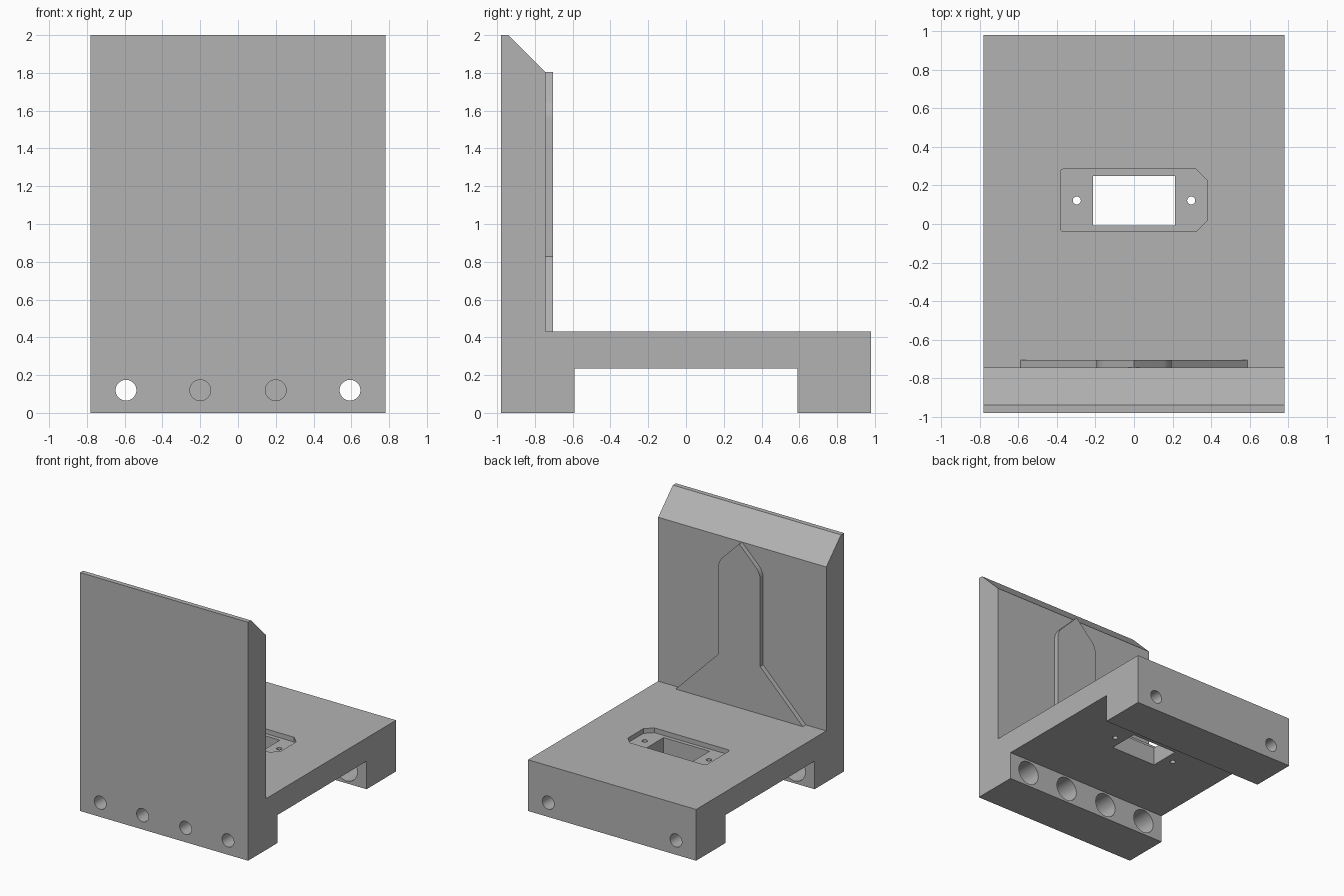
import bpy, math
from mathutils import Matrix, Vector

cube = bpy.data.objects.get("Cube")
if cube:
    bpy.data.objects.remove(cube, do_unlink=True)

grey = bpy.data.materials.new("plain grey")
grey.use_nodes = True
colour = (0.45, 0.45, 0.45, 1)
grey.diffuse_color = colour
grey.node_tree.nodes["Principled BSDF"].inputs["Base Color"].default_value = colour

# Axis mappings for extruded profiles: (u, v, depth) to (x, y, z)
ALONG_X = lambda u, v, d: (d, u, v)
ALONG_Y = lambda u, v, d: (u, d, v)
ALONG_Z = lambda u, v, d: (u, v, d)


def prism(name, outline, low, high, axis):
    """Extrude a closed 2D outline between two depths."""
    n = len(outline)
    verts = [axis(u, v, d) for d in (low, high) for u, v in outline]
    faces = [tuple(range(n))[::-1], tuple(range(n, 2 * n))]
    faces += [(i, (i + 1) % n, n + (i + 1) % n, n + i) for i in range(n)]
    mesh = bpy.data.meshes.new(name)
    mesh.from_pydata(verts, [], faces)
    mesh.materials.append(grey)
    obj = bpy.data.objects.new(name, mesh)
    bpy.context.collection.objects.link(obj)
    bpy.context.view_layer.objects.active = obj
    bpy.ops.object.select_all(action='DESELECT')
    obj.select_set(True)
    bpy.ops.object.mode_set(mode='EDIT')
    bpy.ops.mesh.select_all(action='SELECT')
    bpy.ops.mesh.normals_make_consistent(inside=False)
    bpy.ops.object.mode_set(mode='OBJECT')
    return obj


def circle(u, v, r, sides=40):
    steps = [2 * math.pi * i / sides for i in range(sides)]
    return [(u + r * math.cos(a), v + r * math.sin(a)) for a in steps]


def fillet(before, corner, after, trim, steps=8):
    """Round one outline corner with a short curve."""
    c = Vector(corner)
    a = c + (Vector(before) - c).normalized() * trim
    b = c + (Vector(after) - c).normalized() * trim
    ts = [i / steps for i in range(steps + 1)]
    return [tuple(a * (1 - t) ** 2 + c * 2 * t * (1 - t) + b * t * t) for t in ts]


def cut(target, outline, low, high, axis):
    """Subtract an extruded outline from the target."""
    cutter = prism("cutter", outline, low, high, axis)
    cutter.hide_render = True
    mod = target.modifiers.new("cut", 'BOOLEAN')
    mod.operation = 'DIFFERENCE'
    mod.solver = 'EXACT'
    mod.object = cutter
    bpy.context.view_layer.objects.active = target
    bpy.ops.object.modifier_apply(modifier=mod.name)
    bpy.data.objects.remove(cutter, do_unlink=True)


def finish(obj):
    bpy.ops.object.select_all(action='DESELECT')
    obj.select_set(True)
    bpy.context.view_layer.objects.active = obj
    bpy.ops.object.shade_smooth_by_angle(angle=math.radians(30))


# Bracket body: upright plate, deck and two feet in one side profile
profile = [(-0.98, 0), (-0.59, 0), (-0.59, 0.235), (0.59, 0.235), (0.59, 0),
           (0.98, 0), (0.98, 0.43), (-0.745, 0.43), (-0.745, 1.805),
           (-0.94, 2), (-0.98, 2)]
body = prism("bracket_body", profile, -0.78, 0.78, ALONG_X)

# Counterbored bolt holes: four in the front foot, two in the back foot
for x in (-0.593, -0.2, 0.2, 0.593):
    cut(body, circle(x, 0.12, 0.055), -1.1, -0.7, ALONG_Y)
    cut(body, circle(x, 0.12, 0.1), -0.84, -0.5, ALONG_Y)
for x in (-0.593, 0.593):
    cut(body, circle(x, 0.12, 0.055), 0.7, 1.1, ALONG_Y)
    cut(body, circle(x, 0.12, 0.1), 0.5, 0.84, ALONG_Y)

# Shallow socket recess with chamfered right-hand corners
left, right, low, high = -0.382, 0.382, -0.04, 0.285
recess = [(right - 0.06, low), (right, low + 0.06), (right, high - 0.06), (right - 0.06, high)]
recess += fillet((right, high), (left, high), (left, low), 0.02)
recess += fillet((left, high), (left, low), (right, low), 0.02)
cut(body, recess, 0.39, 0.6, ALONG_Z)

# Socket window and its two screw holes
window = [(-0.213, -0.008), (0.213, -0.008), (0.213, 0.25), (-0.213, 0.25)]
cut(body, window, 0.1, 0.6, ALONG_Z)
for x in (-0.297, 0.297):
    cut(body, circle(x, 0.122, 0.021, 24), 0.1, 0.6, ALONG_Z)
finish(body)

# Raised arrow-shaped rib on the inner face of the upright
apex, shoulder, bend = (0, 1.805), (0.195, 1.61), (0.195, 0.828)
half = [(0.59, 0.43), bend] + fillet(bend, shoulder, apex, 0.06)
rib = half + [apex] + [(-u, v) for u, v in reversed(half)]
finish(prism("raised_rib", rib, -0.75, -0.705, ALONG_Y))
